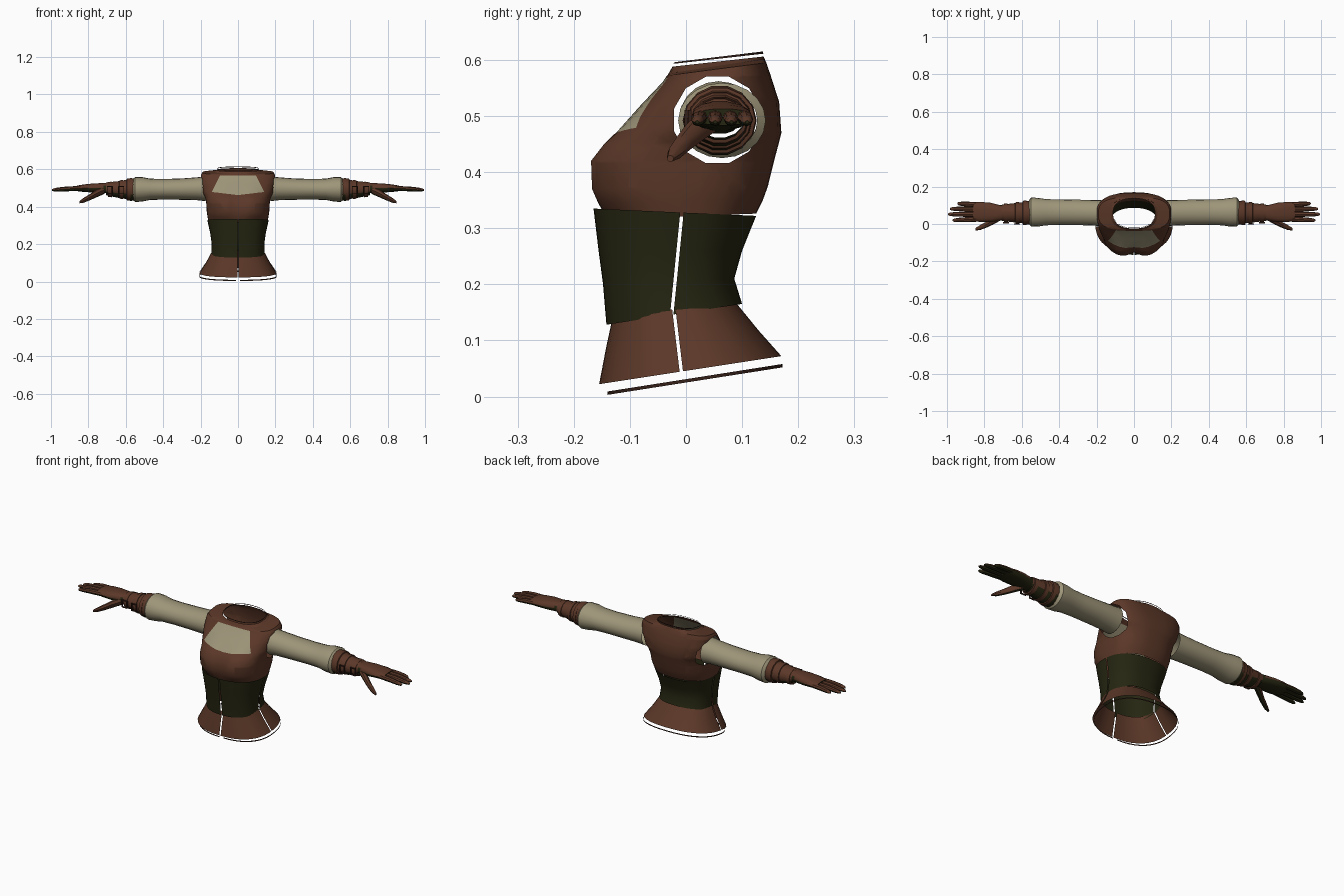
import bpy, bmesh, math
from mathutils import Vector

if "Cube" in bpy.data.objects:
    bpy.data.objects.remove(bpy.data.objects["Cube"])


def material(name, col):
    m = bpy.data.materials.new(name)
    m.diffuse_color = (*col, 1)
    m.use_nodes = True
    m.node_tree.nodes["Principled BSDF"].inputs["Base Color"].default_value = m.diffuse_color
    return m


BROWN = material("brown leather", (0.105, 0.039, 0.021))
GREEN = material("dark green leather", (0.019, 0.019, 0.006))
CREAM = material("cream linen", (0.34, 0.30, 0.19))
DARK = material("dark brown trim", (0.035, 0.014, 0.009))


def power(v, e):
    return math.copysign(abs(v) ** e, v)


def loft(rings, caps=False):
    """Skin a list of equal-length rings."""
    bm = bmesh.new()
    rows = [[bm.verts.new(p) for p in r] for r in rings]
    n = len(rows[0])
    for a, b in zip(rows, rows[1:]):
        for i in range(n):
            j = (i + 1) % n
            bm.faces.new((a[i], a[j], b[j], b[i]))
    if caps:
        bm.faces.new(rows[0][::-1])
        bm.faces.new(rows[-1])
    bmesh.ops.recalc_face_normals(bm, faces=bm.faces)
    return bm


def finish(name, bm, mats, rule=None, angle=40):
    bm.normal_update()
    if rule:
        for f in bm.faces:
            f.material_index = rule(f)
    me = bpy.data.meshes.new(name)
    bm.to_mesh(me)
    bm.free()
    for m in mats:
        me.materials.append(m)
    ob = bpy.data.objects.new(name, me)
    bpy.context.collection.objects.link(ob)
    bpy.ops.object.select_all(action='DESELECT')
    ob.select_set(True)
    bpy.context.view_layer.objects.active = ob
    bpy.ops.object.shade_smooth_by_angle(angle=math.radians(angle))
    return ob


def body_ring(zf, zb, yf, yb, hw, e=2.4, bust=0.0, n=40):
    """Horizontal torso section, tilted from front height to back height."""
    pts = []
    for i in range(n):
        a = 2 * math.pi * i / n
        x = hw * power(math.cos(a), 2 / e)
        t = power(math.sin(a), 2 / e)
        y = (yf + yb) / 2 + t * (yb - yf) / 2
        if t < 0:
            y += bust * math.exp(-(x / 0.035) ** 2)
        k = (t + 1) / 2
        pts.append(Vector((x, y, zf + (zb - zf) * k)))
    return pts


def tube_ring(x, y, z, ry, rz, s, e=2.0, n=14):
    """Section across an arm, on side s."""
    return [Vector((s * x, y + ry * power(math.cos(a), 2 / e), z + rz * power(math.sin(a), 2 / e)))
            for a in (2 * math.pi * i / n for i in range(n))]


def cut(bm, planes, sel):
    """Slice chosen faces along planes and return the faces enclosed by all of them."""
    planes = [(Vector(c), Vector(n).normalized()) for c, n in planes]
    for co, no in planes:
        fs = [f for f in bm.faces if sel(f.calc_center_median())]
        geom = set(fs) | {e for f in fs for e in f.edges} | {v for f in fs for v in f.verts}
        bmesh.ops.bisect_plane(bm, geom=list(geom), plane_co=co, plane_no=no, dist=1e-5)
    return [f for f in bm.faces if sel(f.calc_center_median())
            and all((f.calc_center_median() - c).dot(n) < 0 for c, n in planes)]


def remove(bm, faces):
    bmesh.ops.delete(bm, geom=faces, context='FACES')


def seams(bm, y, z, slope):
    """Open the narrow side and front seams of a torso panel."""
    d = Vector((0, 1, -slope)).normalized()
    c = Vector((0, y, z))
    remove(bm, cut(bm, [(c + d * 0.003, d), (c - d * 0.003, -d)], lambda p: True))
    remove(bm, cut(bm, [((0.004, 0, 0), (1, 0, 0)), ((-0.004, 0, 0), (-1, 0, 0))], lambda p: p.y < 0))


# Flared peplum
bm = loft([body_ring(.022, .072, -.155, .17, .207), body_ring(.09, .117, -.142, .13, .17),
           body_ring(.145, .166, -.13, .09, .142)])
seams(bm, -.015, .1, -.12)
finish("peplum", bm, [BROWN])

# Narrow hem trim below the peplum
bm = loft([body_ring(.003, .052, -.14, .172, .208), body_ring(.009, .058, -.14, .172, .208)])
remove(bm, cut(bm, [((.012, 0, 0), (1, 0, 0)), ((-.012, 0, 0), (-1, 0, 0))], lambda p: p.y < 0))
finish("hem_trim", bm, [DARK])

# Corset
bm = loft([body_ring(.128, .165, -.142, .10, .143), body_ring(.20, .21, -.148, .086, .141),
           body_ring(.26, .26, -.156, .10, .149), body_ring(.335, .322, -.165, .125, .164)])
seams(bm, -.017, .23, .1)
finish("corset", bm, [GREEN])

# Bodice with shoulders
bm = loft([body_ring(.316, .326, -.14, .125, .158),
           body_ring(.345, .35, -.162, .137, .163, 2.5, .012),
           body_ring(.37, .375, -.174, .146, .167, 2.6, .022),
           body_ring(.42, .42, -.176, .157, .17, 2.6, .026),
           body_ring(.45, .45, -.152, .165, .176, 2.6, .02),
           body_ring(.475, .47, -.123, .17, .19, 2.6, .008),
           body_ring(.52, .525, -.08, .166, .2, 2.8),
           body_ring(.56, .575, -.042, .15, .2, 3.0),
           body_ring(.572, .595, -.034, .143, .19, 3.0),
           body_ring(.576, .602, -.03, .14, .125, 2.6)])
for s in (1, -1):
    arm = []
    for i in range(12):
        a = 2 * math.pi * i / 12
        n = Vector((0, math.cos(a), math.sin(a)))
        arm.append((Vector((0, .056, .493)) + n * .077, n))
    remove(bm, cut(bm, arm, lambda p: p.x * s > .1 and p.z > .38))
# Shirt front shown inside the neckline
window = [((.135, 0, .49), (1, 0, .5)), ((-.135, 0, .49), (-1, 0, .5)),
          ((0, 0, .462), (.12, 0, -1)), ((0, 0, .462), (-.12, 0, -1)),
          ((0, 0, .568), (0, 0, 1))]
front = cut(bm, window, lambda p: p.y < .01 and p.z > .42)
for f in front:
    f.material_index = 1
finish("bodice", bm, [BROWN, CREAM])

# Collar, and the thin rim above it
finish("collar", loft([body_ring(.574, .60, -.032, .141, .128), body_ring(.588, .606, -.024, .138, .112)]), [BROWN])
finish("collar_rim", loft([body_ring(.593, .611, -.022, .138, .11), body_ring(.596, .615, -.02, .137, .11)]), [DARK])

for s, side in ((1, "left"), (-1, "right")):
    # Sleeve
    rings = [(.175, .058, .496, .07, .066), (.22, .06, .496, .068, .061), (.3, .062, .494, .068, .057),
             (.4, .063, .493, .068, .055), (.47, .063, .493, .07, .057), (.51, .063, .493, .076, .065),
             (.55, .064, .492, .078, .067), (.562, .063, .492, .064, .056)]
    finish(side + "_sleeve", loft([tube_ring(*r, s, n=20) for r in rings]), [CREAM])

    # Glove cuff, dark underneath
    rings = [(.545, .06, .492, .06, .058), (.575, .06, .492, .064, .063), (.60, .06, .492, .055, .052),
             (.65, .06, .492, .05, .044), (.705, .06, .496, .044, .035)]
    finish(side + "_cuff", loft([tube_ring(*r, s) for r in rings]), [BROWN, GREEN],
           lambda f: 1 if f.normal.z < -.35 else 0)

    # Wrist straps with square buckles on the front
    for k, (x, ry, rz) in enumerate(((.585, .066, .061), (.625, .058, .052), (.685, .051, .043))):
        rings = [(x - .011, .06, .492, ry - .006, rz - .006), (x - .009, .06, .492, ry, rz),
                 (x + .009, .06, .492, ry - .002, rz - .002), (x + .011, .06, .492, ry - .008, rz - .008)]
        finish(f"{side}_strap_{k + 1}", loft([tube_ring(*r, s) for r in rings]), [BROWN])
        if k:
            bm = bmesh.new()
            for dx, dz, w, h in ((-.014, 0, .005, .04), (.014, 0, .005, .04),
                                 (0, .018, .03, .005), (0, -.018, .03, .005)):
                made = bmesh.ops.create_cube(bm, size=1)["verts"]
                for v in made:
                    v.co = Vector((s * (x + dx) + v.co.x * w, .058 - ry + v.co.y * .006, .49 + dz + v.co.z * h))
            finish(f"{side}_buckle_{k}", bm, [DARK])

    # Brown on the back of the hand, green on the palm
    def two_tone(f):
        return 0 if f.normal.z > .25 else 1

    rings = [(.67, .06, .497, .036, .029), (.72, .06, .5, .042, .027), (.77, .062, .5, .052, .025),
             (.82, .064, .499, .054, .021), (.862, .066, .498, .048, .015)]
    finish(side + "_palm", loft([tube_ring(*r, s, e=2.4) for r in rings], True), [BROWN, GREEN], two_tone)

    # Fingers
    for k, (y, tip, dy) in enumerate(((.026, .97, -.006), (.052, .995, 0), (.079, .985, .002), (.103, .945, .006))):
        x0 = .835
        rings = [(x0 + (tip - x0) * t, y + dy * t, .498 - .009 * t * t, .0135 * w, .0125 * w)
                 for t, w in ((0, 1), (.45, 1), (.8, .85), (.95, .6), (1, .25))]
        finish(f"{side}_finger_{k + 1}", loft([tube_ring(*r, s, n=8) for r in rings], True), [BROWN, GREEN], two_tone)

    # Thumb, angled forward and down
    rings = [(.715, .04, .49, .022, .022), (.755, .016, .472, .02, .021), (.79, -.004, .452, .016, .017),
             (.825, -.02, .434, .013, .013), (.848, -.028, .424, .006, .006)]
    finish(side + "_thumb", loft([tube_ring(*r, s, n=8) for r in rings], True), [BROWN, GREEN],
           lambda f: 1 if f.normal.z < -.45 else 0)
